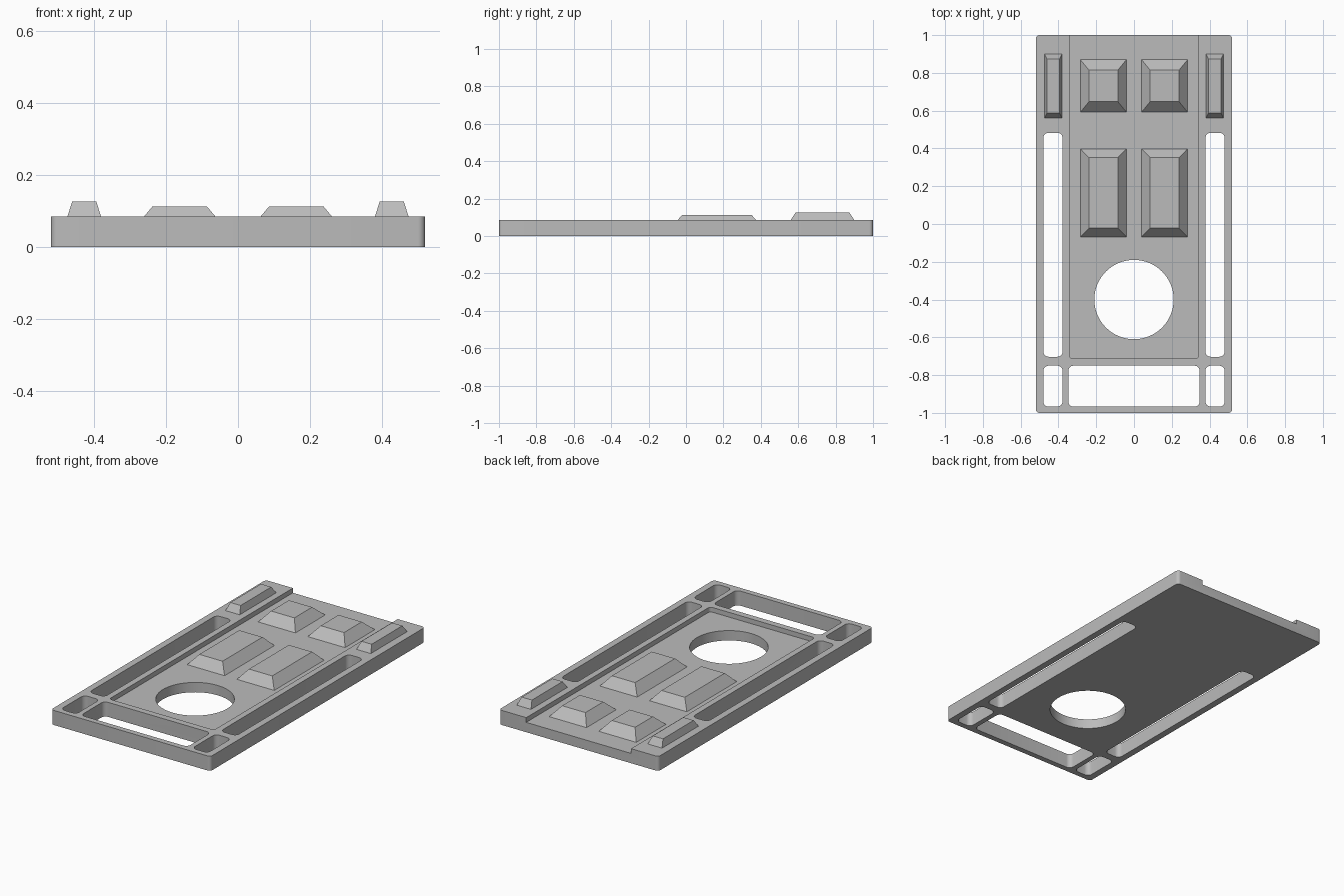
import bpy, bmesh, math

cube = bpy.data.objects.get("Cube")
if cube:
    bpy.data.objects.remove(cube)

TOP, FLOOR = 0.086, 0.058

grey = bpy.data.materials.new("plain_grey")
grey.use_nodes = True
grey.diffuse_color = (0.5, 0.5, 0.5, 1)
grey.node_tree.nodes["Principled BSDF"].inputs["Base Color"].default_value = (0.5, 0.5, 0.5, 1)


def rounded(x0, x1, y0, y1, r, steps=6):
    """Rounded rectangle outline, counter-clockwise."""
    corners = [(x1 - r, y1 - r), (x0 + r, y1 - r), (x0 + r, y0 + r), (x1 - r, y0 + r)]
    return [(cx + r * math.cos(a), cy + r * math.sin(a))
            for i, (cx, cy) in enumerate(corners)
            for a in [(i + k / steps) * math.pi / 2 for k in range(steps + 1)]]


def circle(cx, cy, r, n=64):
    return [(cx + r * math.cos(2 * math.pi * k / n), cy + r * math.sin(2 * math.pi * k / n))
            for k in range(n)]


def prism(name, lower, z0, z1, upper=None):
    """Solid between a lower outline and an upper outline."""
    upper = upper or lower
    bm = bmesh.new()
    a = [bm.verts.new((x, y, z0)) for x, y in lower]
    b = [bm.verts.new((x, y, z1)) for x, y in upper]
    bm.faces.new(a[::-1])
    bm.faces.new(b)
    n = len(a)
    for i in range(n):
        j = (i + 1) % n
        bm.faces.new((a[i], a[j], b[j], b[i]))
    mesh = bpy.data.meshes.new(name)
    bm.to_mesh(mesh)
    bm.free()
    mesh.materials.append(grey)
    obj = bpy.data.objects.new(name, mesh)
    bpy.context.collection.objects.link(obj)
    return obj


def rect(x0, x1, y0, y1):
    return [(x0, y0), (x1, y0), (x1, y1), (x0, y1)]


def raised_block(name, x0, x1, y0, y1, z0, z1, dx, dy):
    """Block with four sloping sides."""
    return prism(name, rect(x0, x1, y0, y1), z0, z1,
                 rect(x0 + dx, x1 - dx, y0 + dy, y1 - dy))


# Base plate with rounded vertical corners
plate = prism("base_plate", rounded(-0.52, 0.52, -1, 1, 0.02), 0, TOP)

# Recessed panel (open at the back), round hole and frame slots
cutters = [
    prism("panel_cutter", rounded(-0.342, 0.342, -0.712, 1.2, 0.018), FLOOR, 0.3),
    prism("hole_cutter", circle(0, -0.4, 0.21), -0.1, 0.3),
    prism("front_slot_cutter", rounded(-0.348, 0.348, -0.967, -0.75, 0.028), -0.1, 0.3),
]
for side, x in (("left", 0.429), ("right", -0.429)):
    for part, y0, y1 in (("long", -0.703, 0.483), ("corner", -0.967, -0.75)):
        cutters.append(prism(f"{side}_{part}_slot_cutter",
                             rounded(x - 0.051, x + 0.051, y0, y1, 0.028), -0.1, 0.3))
for cutter in cutters:
    cutter.hide_render = True
    mod = plate.modifiers.new(cutter.name, "BOOLEAN")
    mod.operation, mod.solver, mod.object = "DIFFERENCE", "EXACT", cutter

# Apply the cuts and drop the cutters
bpy.context.view_layer.update()
cut_mesh = bpy.data.meshes.new_from_object(plate.evaluated_get(bpy.context.evaluated_depsgraph_get()))
plate.modifiers.clear()
plate.data = cut_mesh
for cutter in cutters:
    bpy.data.objects.remove(cutter)

bpy.ops.object.select_all(action="DESELECT")
plate.select_set(True)
bpy.context.view_layer.objects.active = plate
bpy.ops.object.shade_smooth_by_angle(angle=math.radians(30))

# Raised blocks on the panel and on the side rails
for side, s in (("left", 1), ("right", -1)):
    def block(name, xa, xb, *rest):
        raised_block(f"{side}_{name}", min(s * xa, s * xb), max(s * xa, s * xb), *rest)
    block("long_panel_block", 0.04, 0.284, -0.068, 0.398, FLOOR, 0.113, 0.046, 0.047)
    block("short_panel_block", 0.04, 0.284, 0.592, 0.87, FLOOR, 0.113, 0.046, 0.056)
    block("rail_block", 0.381, 0.474, 0.56, 0.9, TOP, 0.127, 0.013, 0.027)
